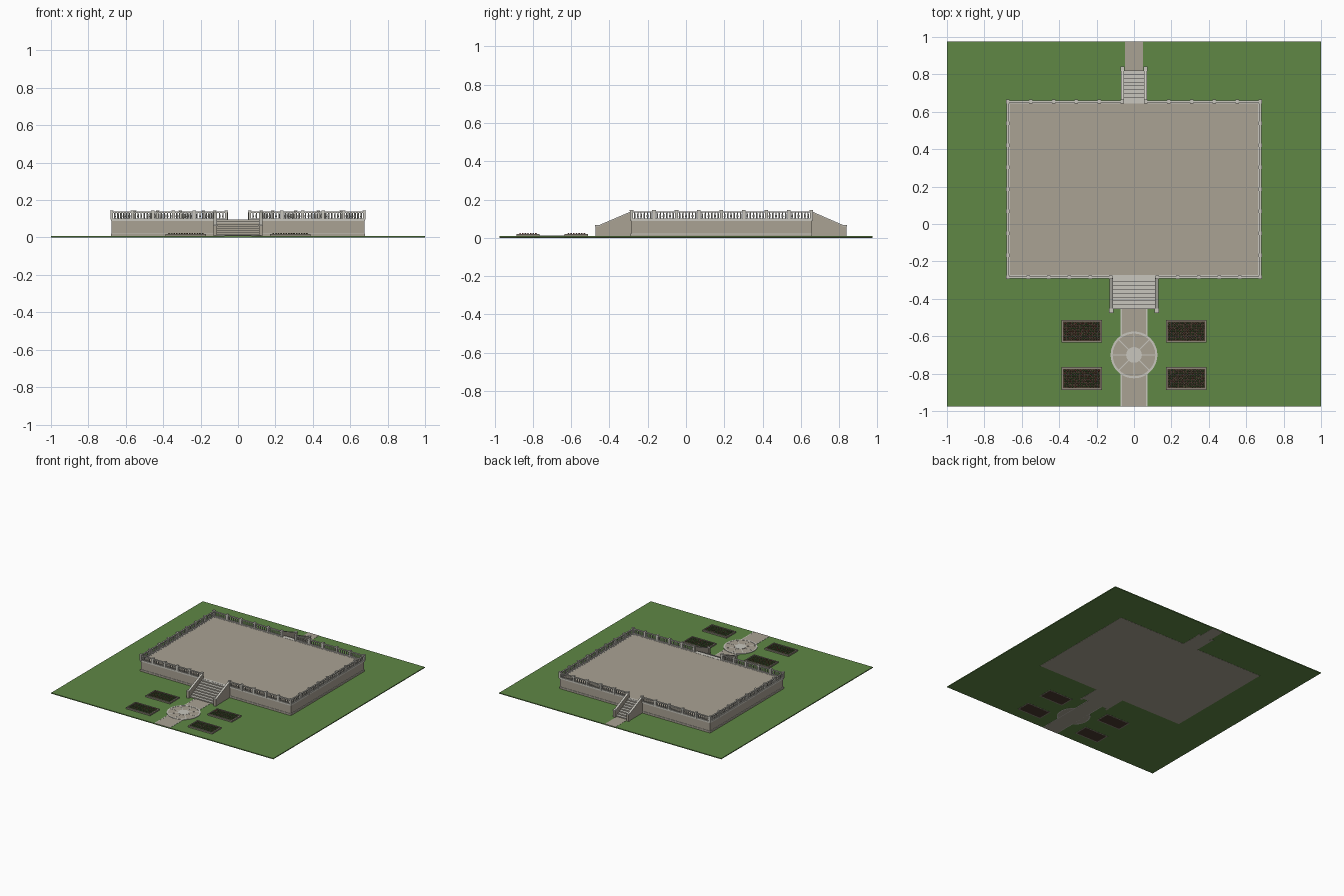
import bpy, bmesh, math, random
from mathutils import Matrix, Vector

random.seed(4)
if "Cube" in bpy.data.objects:
    bpy.data.objects.remove(bpy.data.objects["Cube"])


def material(name, r, g, b):
    m = bpy.data.materials.new(name)
    m.use_nodes = True
    m.diffuse_color = (r, g, b, 1)
    m.node_tree.nodes["Principled BSDF"].inputs["Base Color"].default_value = (r, g, b, 1)
    return m


LAWN = material("lawn green", 0.115, 0.245, 0.06)
STONE = material("tan stone", 0.40, 0.36, 0.295)
PALE = material("pale stone", 0.58, 0.565, 0.51)
BORDER = material("bed border stone", 0.27, 0.24, 0.19)
SOIL = material("soil brown", 0.07, 0.045, 0.03)
LEAF = material("leaf green", 0.07, 0.15, 0.04)
RED = material("red petals", 0.45, 0.04, 0.05)
PINK = material("pink petals", 0.45, 0.25, 0.25)


def finish(name, bm, *mats):
    bmesh.ops.recalc_face_normals(bm, faces=bm.faces)
    mesh = bpy.data.meshes.new(name)
    bm.to_mesh(mesh)
    bm.free()
    for m in mats:
        mesh.materials.append(m)
    ob = bpy.data.objects.new(name, mesh)
    bpy.context.collection.objects.link(ob)
    return ob


def add_box(bm, x0, x1, y0, y1, z0, z1):
    mat = Matrix.Translation(((x0 + x1) / 2, (y0 + y1) / 2, (z0 + z1) / 2))
    bmesh.ops.create_cube(bm, size=1, matrix=mat @ Matrix.Diagonal((x1 - x0, y1 - y0, z1 - z0, 1)))


def box(name, mat, *dims):
    bm = bmesh.new()
    add_box(bm, *dims)
    return finish(name, bm, mat)


def add_prism(bm, profile, x0, x1):
    # extrude a (y, z) profile along x
    face = bm.faces.new([bm.verts.new((x0, y, z)) for y, z in profile])
    ext = bmesh.ops.extrude_face_region(bm, geom=[face])
    bmesh.ops.translate(bm, vec=(x1 - x0, 0, 0),
                        verts=[v for v in ext["geom"] if isinstance(v, bmesh.types.BMVert)])


def add_cylinder(bm, x, y, z0, z1, r0, r1, sides):
    bmesh.ops.create_cone(bm, cap_ends=True, segments=sides, radius1=r0, radius2=r1, depth=z1 - z0,
                          matrix=Matrix.Translation((x, y, (z0 + z1) / 2)))


# Lawn and terrace
HX, Y0, Y1, TOP = 0.675, -0.285, 0.655, 0.095
box("lawn", LAWN, -1, 1, -0.975, 0.975, 0.001, 0.008)
box("terrace_body", STONE, -HX, HX, Y0, Y1, 0, TOP)


def frame(name, mat, out, inn, z0, z1):
    bm = bmesh.new()
    for a, b in ((-HX - out, -HX + inn), (HX - inn, HX + out)):
        add_box(bm, a, b, Y0 - out, Y1 + out, z0, z1)
    for a, b in ((Y0 - out, Y0 + inn), (Y1 - inn, Y1 + out)):
        add_box(bm, -HX + inn, HX - inn, a, b, z0, z1)
    return finish(name, bm, mat)


frame("terrace_plinth", STONE, 0.004, 0.005, 0.004, 0.018)
frame("plinth_trim", PALE, 0.004, 0.005, 0.018, 0.022)
frame("terrace_coping", PALE, 0.005, 0.012, TOP - 0.007, TOP + 0.001)

# Balustrade, one straight run at a time
posts, rails, balusters = bmesh.new(), bmesh.new(), bmesh.new()
W = 0.0075


def balustrade(a, b, bays):
    a, b = Vector(a), Vector(b)
    along_x = abs(b.x - a.x) > abs(b.y - a.y)
    hx, hy = (0, 0.0055) if along_x else (0.0055, 0)
    lo, hi = Vector((min(a.x, b.x), min(a.y, b.y))), Vector((max(a.x, b.x), max(a.y, b.y)))
    for z0, z1 in ((TOP, 0.102), (0.131, 0.138)):
        add_box(rails, lo.x - hx, hi.x + hx, lo.y - hy, hi.y + hy, z0, z1)
    for i in range(bays + 1):
        p = a.lerp(b, i / bays)
        add_box(posts, p.x - W, p.x + W, p.y - W, p.y + W, TOP, 0.141)
        c = W + 0.002
        add_box(posts, p.x - c, p.x + c, p.y - c, p.y + c, 0.141, 0.145)
        if i < bays:
            for k in range(1, 7):
                q = a.lerp(b, (i + k / 7) / bays)
                add_cylinder(balusters, q.x, q.y, 0.102, 0.112, 0.0028, 0.0048, 6)
                add_cylinder(balusters, q.x, q.y, 0.112, 0.131, 0.0048, 0.0026, 6)


for s in (-1, 1):
    balustrade((s * HX, Y0), (s * HX, Y1), 8)
    balustrade((s * 0.125, Y0), (s * HX, Y0), 5)
    balustrade((s * 0.063, Y1), (s * HX, Y1), 5)
finish("balustrade_posts", posts, PALE)
finish("balustrade_rails", rails, PALE)
finish("balusters", balusters, PALE)


# Stairs with sloping side walls; d is the outward direction along y
def stairs(name, half, y_wall, d, run, steps):
    body, treads = bmesh.new(), bmesh.new()
    rise = (TOP - 0.008) / steps
    depth = run / steps
    for i in range(steps):
        near, far = y_wall + d * depth * i, y_wall + d * depth * (i + 1)
        z = TOP - rise * i
        add_box(body, -half, half, min(near, far), max(near, far), 0, z - 0.003)
        lip = far + d * 0.002
        add_box(treads, -half, half, min(near, lip), max(near, lip), z - 0.003, z)
    finish(name + "_steps", body, STONE)
    finish(name + "_treads", treads, PALE)
    walls, caps = bmesh.new(), bmesh.new()
    end = y_wall + d * run
    for s in (-1, 1):
        x0, x1 = sorted((s * half, s * (half + 0.013)))
        add_prism(walls, [(y_wall, 0), (end, 0), (end, 0.062), (y_wall, 0.134)], x0, x1)
        add_prism(caps, [(y_wall, 0.134), (end, 0.062), (end, 0.067), (y_wall, 0.139)],
                  x0 - 0.002, x1 + 0.002)
        xm = s * (half + 0.0065)
        ys = sorted((end, end + d * 0.02))
        add_box(walls, xm - 0.01, xm + 0.01, ys[0], ys[1], 0, 0.06)
        add_box(caps, xm - 0.012, xm + 0.012, ys[0] - 0.002, ys[1] + 0.002, 0.06, 0.066)
    finish(name + "_side_walls", walls, STONE)
    finish(name + "_wall_caps", caps, PALE)


stairs("front_stairs", 0.115, Y0, -1, 0.168, 8)
stairs("back_stairs", 0.055, Y1, 1, 0.165, 8)

# Paths with pale kerbs at the front
box("front_path", STONE, -0.066, 0.066, -0.975, -0.45, 0, 0.0095)
box("back_path", STONE, -0.048, 0.048, 0.795, 0.975, 0, 0.0095)
for side, s in (("right", -1), ("left", 1)):
    x = s * 0.068
    box("path_kerb_" + side, PALE, x - 0.003, x + 0.003, -0.975, -0.455, 0, 0.010)

# Round plaza with ring, spokes and central disc
CY, R = -0.70, 0.125
bm = bmesh.new()
add_cylinder(bm, 0, CY, 0, 0.0105, R - 0.005, R - 0.005, 48)
finish("plaza_paving", bm, STONE)
bm = bmesh.new()
loops = []
for r, z in ((R - 0.011, 0), (R, 0), (R, 0.012), (R - 0.011, 0.012)):
    loops.append([bm.verts.new((r * math.cos(t * math.tau / 48), CY + r * math.sin(t * math.tau / 48), z))
                  for t in range(48)])
for j in range(4):
    a, b = loops[j], loops[(j + 1) % 4]
    for t in range(48):
        u = (t + 1) % 48
        bm.faces.new((a[t], a[u], b[u], b[t]))
finish("plaza_ring", bm, PALE)
bm = bmesh.new()
for k in range(8):
    part = Matrix.Translation((0, CY, 0.0095)) @ Matrix.Rotation(k * math.tau / 8, 4, "Z")
    bmesh.ops.create_cube(bm, size=1, matrix=part @ Matrix.Translation((0.075, 0, 0))
                          @ Matrix.Diagonal((0.085, 0.006, 0.004, 1)))
finish("plaza_spokes", bm, PALE)
bm = bmesh.new()
add_cylinder(bm, 0, CY, 0, 0.0125, 0.042, 0.042, 32)
finish("plaza_centre", bm, PALE)

# Flower beds: border, soil, rows of small plants
for side, s in (("right", -1), ("left", 1)):
    for row, yc in (("back", -0.573), ("front", -0.826)):
        xc, hw, hd, t = s * 0.279, 0.109, 0.061, 0.009
        name = "_" + row + "_" + side
        box("bed_soil" + name, SOIL, xc - hw + t, xc + hw - t, yc - hd + t, yc + hd - t, 0, 0.015)
        bm = bmesh.new()
        for k in (-1, 1):
            xs = sorted((xc + k * hw, xc + k * (hw - t)))
            ys = sorted((yc + k * hd, yc + k * (hd - t)))
            add_box(bm, xs[0], xs[1], yc - hd, yc + hd, 0, 0.019)
            add_box(bm, xc - hw + t, xc + hw - t, ys[0], ys[1], 0, 0.019)
        finish("bed_border" + name, bm, BORDER)
        plants, flowers = bmesh.new(), bmesh.new()
        for i in range(14):
            for j in range(7):
                x = xc + (i - 6.5) * 0.0138 + random.uniform(-0.002, 0.002)
                y = yc + (j - 3) * 0.0138 + random.uniform(-0.002, 0.002)
                add_cylinder(plants, x, y, 0.014, 0.021, 0.0058, 0.003, 6)
                if random.random() < 0.4:
                    add_cylinder(flowers, x, y, 0.021, 0.024, 0.0035, 0.002, 5)
        finish("bed_plants" + name, plants, LEAF)
        heads = finish("bed_flowers" + name, flowers, RED, PINK)
        for f in heads.data.polygons:
            f.material_index = int((f.index // 7) % 3 == 0) if s < 0 else int((f.index // 7) % 4 != 0)
